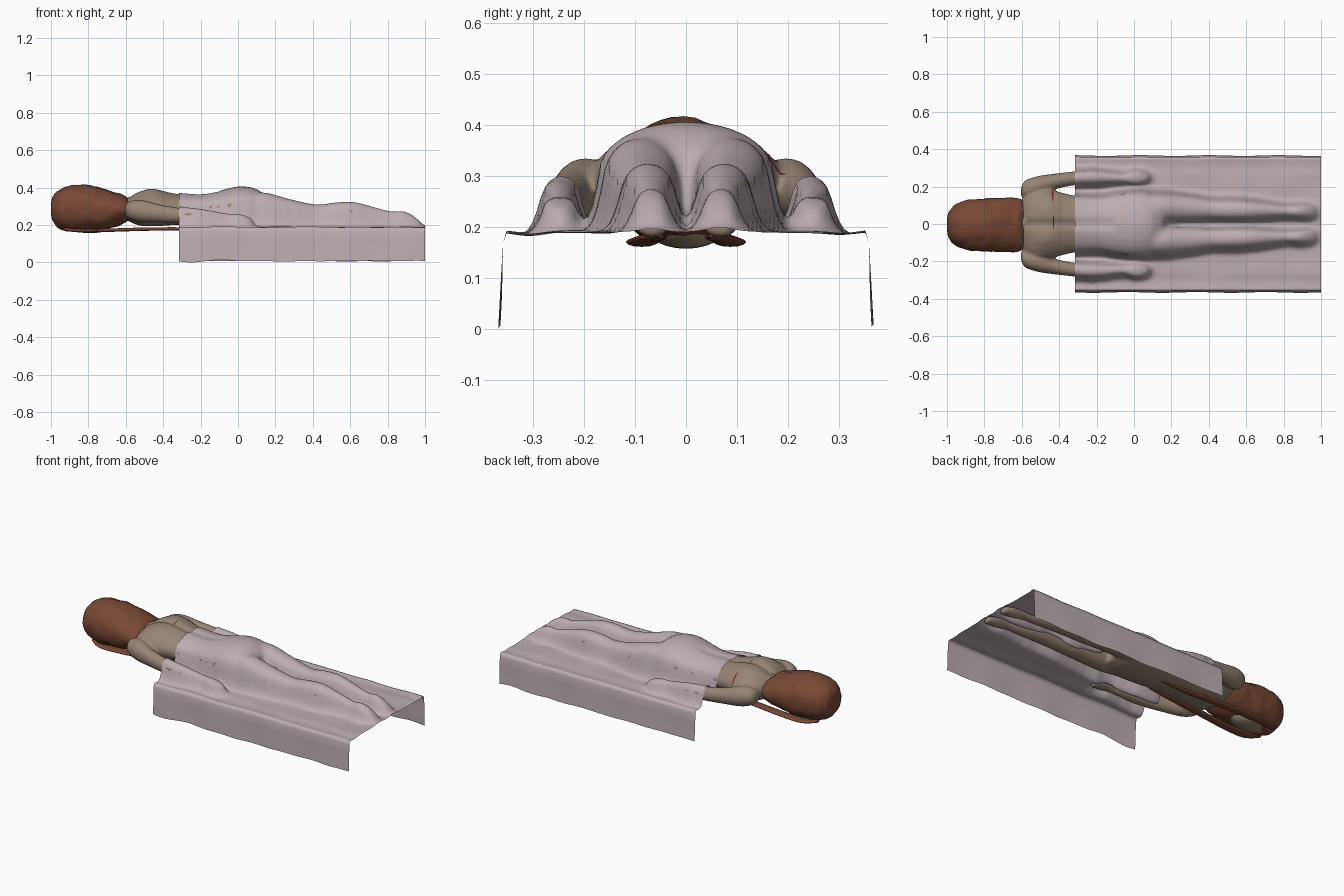
import bpy, bmesh, math
from mathutils import Vector, noise
from mathutils.bvhtree import BVHTree

if "Cube" in bpy.data.objects:
    bpy.data.objects.remove(bpy.data.objects["Cube"])


def material(name, rgb):
    m = bpy.data.materials.new(name)
    m.diffuse_color = (*rgb, 1)
    m.use_nodes = True
    m.node_tree.nodes["Principled BSDF"].inputs["Base Color"].default_value = m.diffuse_color
    return m


SKIN = material("skin", (0.31, 0.235, 0.175))
HAIR = material("hair_brown", (0.19, 0.065, 0.035))
CLOTH = material("cloth", (0.50, 0.42, 0.44))
RED = material("scar_red", (0.22, 0.02, 0.02))
DARK = material("stitch_dark", (0.03, 0.02, 0.02))


def make(name, bm, mat):
    bmesh.ops.recalc_face_normals(bm, faces=bm.faces)
    me = bpy.data.meshes.new(name)
    bm.to_mesh(me)
    bm.free()
    me.materials.append(mat)
    ob = bpy.data.objects.new(name, me)
    bpy.context.collection.objects.link(ob)
    for p in me.polygons:
        p.use_smooth = True
    return ob


def spline(pts, steps=5):
    # Catmull-Rom through tuples of any length
    p = [Vector(q) for q in pts]
    out = []
    for i in range(len(p) - 1):
        a, b, c, d = p[max(i - 1, 0)], p[i], p[i + 1], p[min(i + 2, len(p) - 1)]
        for k in range(steps):
            t = k / steps
            out.append(0.5 * (2 * b + (c - a) * t + (2 * a - 5 * b + 4 * c - d) * t * t
                              + (3 * b - a - 3 * c + d) * t ** 3))
    return out + [p[-1]]


def loft(bm, sections, n=24, side=1):
    # sections: x, y, z centre, half width, half height
    rings = []
    for x, y, z, w, h in spline(sections):
        rings.append([bm.verts.new((x, side * y + w * math.cos(2 * math.pi * i / n),
                                    z + h * math.sin(2 * math.pi * i / n))) for i in range(n)])
    for a, b in zip(rings, rings[1:]):
        for i in range(n):
            bm.faces.new((a[i], a[(i + 1) % n], b[(i + 1) % n], b[i]))
    bm.faces.new(rings[0])
    bm.faces.new(rings[-1])


# Body lying face down: torso, neck, arms and legs fused by remesh
bm = bmesh.new()
loft(bm, [(-.605, 0, .28, .11, .04), (-.58, 0, .285, .165, .065), (-.53, 0, .288, .19, .09),
          (-.45, 0, .293, .185, .1), (-.33, 0, .285, .155, .085), (-.2, 0, .28, .145, .08),
          (-.1, 0, .287, .16, .088), (0, 0, .298, .172, .1), (.09, 0, .293, .165, .095),
          (.16, 0, .28, .12, .06)])
loft(bm, [(-.8, 0, .28, .06, .06), (-.65, 0, .28, .06, .06), (-.52, 0, .29, .09, .07)])
for s in (-1, 1):
    loft(bm, [(-.605, .17, .28, .02, .02), (-.585, .185, .28, .045, .045), (-.52, .2, .275, .055, .06),
              (-.42, .228, .262, .042, .048), (-.3, .246, .25, .037, .04), (-.2, .25, .243, .036, .036),
              (-.06, .245, .23, .024, .024), (-.02, .247, .23, .032, .022), (.03, .25, .225, .036, .02),
              (.08, .248, .21, .02, .012)], 16, s)
    loft(bm, [(.02, .085, .29, .07, .075), (.15, .088, .285, .075, .08), (.28, .085, .268, .066, .062),
              (.42, .078, .252, .052, .05), (.52, .076, .258, .053, .055), (.62, .074, .258, .051, .057),
              (.74, .071, .24, .038, .045), (.82, .069, .229, .031, .036), (.88, .068, .225, .036, .042),
              (.93, .067, .212, .037, .034), (.975, .066, .196, .03, .014)], 18, s)
body = make("body", bm, SKIN)
mod = body.modifiers.new("fuse", "REMESH")
mod.mode, mod.voxel_size = "VOXEL", 0.008
mod = body.modifiers.new("soften", "SMOOTH")
mod.iterations = 6
me = bpy.data.meshes.new_from_object(body.evaluated_get(bpy.context.evaluated_depsgraph_get()))
body.modifiers.clear()
body.data = me
# Spine furrow and shoulder blades
for v in me.vertices:
    x, y, z = v.co
    if z > .3 and -.58 < x < -.1:
        v.co.z += (-.012 * math.exp(-(y / .022) ** 2)
                   + .009 * math.exp(-((abs(y) - .085) / .045) ** 2 - ((x + .47) / .06) ** 2))
for p in me.polygons:
    p.use_smooth = True
if not me.materials:
    me.materials.append(SKIN)
tree = BVHTree.FromPolygons([v.co for v in me.vertices], [p.vertices[:] for p in me.polygons])


def height(x, y, default):
    hit = tree.ray_cast(Vector((x, y, 2)), Vector((0, 0, -1)))[0]
    return max(default, hit.z) if hit else default


# Marks on the back
def mark(name, x, y0, y1, w, mat):
    bm = bmesh.new()
    rows = []
    for i in range(9):
        t = i / 8
        y, ww = y0 + (y1 - y0) * t, w * (.3 + math.sin(math.pi * t))
        rows.append([bm.verts.new((x + d * ww, y, height(x + d * ww, y, .2) + .002)) for d in (-1, 1)])
    for a, b in zip(rows, rows[1:]):
        bm.faces.new((a[0], a[1], b[1], b[0]))
    return make(name, bm, mat)


mark("shoulder_scar", -.435, .12, .195, .004, RED)
mark("back_stitch", -.43, -.03, .05, .002, DARK)

# Sheet: draped over the body by ray casting, then relaxed
NX, NY, X0, YE = 130, 84, -.315, .352
xs = [X0 + (1 - X0) * i / NX for i in range(NX + 1)]
ys = [-YE + 2 * YE * j / NY for j in range(NY + 1)]
base = [[.19 + .006 * noise.noise((x * 5, y * 7, 0)) - .006 * math.exp(-((abs(y) - .31) / .03) ** 2)
         for y in ys] for x in xs]
floor = [[max(base[i][j], height(x, y, 0) + .008) for j, y in enumerate(ys)] for i, x in enumerate(xs)]
cur = [r[:] for r in floor]
for _ in range(9):
    cur = [[max(floor[i][j], .25 * (cur[max(i - 1, 0)][j] + cur[min(i + 1, NX)][j]
            + cur[i][max(j - 1, 0)] + cur[i][min(j + 1, NY)])) for j in range(NY + 1)] for i in range(NX + 1)]
bm = bmesh.new()
rows = []
for i, x in enumerate(xs):
    hang = []
    for s in (-1, 1):
        low = .012 + .011 * noise.noise((x * 6, s * 3, 4))
        wave = .002 * math.sin(x * 17 + s)
        hang.append([(x, s * .359, .168), (x, s * (.361 + wave * .5), .12),
                     (x, s * (.363 + wave), .065), (x, s * (.366 + wave), low)])
    line = hang[0][::-1] + [(x, y, cur[i][j]) for j, y in enumerate(ys)] + hang[1]
    rows.append([bm.verts.new(c) for c in line])
for a, b in zip(rows, rows[1:]):
    for j in range(len(a) - 1):
        bm.faces.new((a[j], b[j], b[j + 1], a[j + 1]))
lowest = min(v.co.z for v in bm.verts)
for v in bm.verts:
    if v.co.z < .05:
        v.co.z -= lowest
make("sheet", bm, CLOTH)

# Hair volume around the head, flattened below
bm = bmesh.new()
loft(bm, [(-1, -.005, .285, .03, .03), (-.99, -.005, .285, .07, .065), (-.96, -.005, .285, .105, .102),
          (-.9, -.005, .287, .132, .123), (-.83, -.005, .287, .141, .126), (-.75, -.005, .285, .145, .118),
          (-.67, -.005, .283, .146, .096), (-.61, -.005, .285, .138, .075), (-.585, -.005, .285, .12, .055)], 40)
for v in bm.verts:
    v.co.z = max(v.co.z, .168)
    k = .007 * noise.noise(v.co * 16) + .004 * noise.noise(v.co * 35)
    d = Vector((0, v.co.y, v.co.z - .285))
    if d.length > .04:
        v.co += d.normalized() * k
make("hair", bm, HAIR)

# Face showing beneath the hair
bm = bmesh.new()
loft(bm, [(-.93, 0, .2, .01, .005), (-.9, 0, .2, .055, .03), (-.82, 0, .2, .08, .042),
          (-.74, 0, .2, .065, .04), (-.69, 0, .205, .03, .025), (-.68, 0, .21, .01, .005)])
make("face", bm, SKIN)

# Long locks running under the chest
for s, side in ((-1, "right"), (1, "left")):
    bm = bmesh.new()
    loft(bm, [(-.93, .06, .178, .015, .008), (-.85, .085, .17, .03, .009), (-.7, .085, .172, .028, .009),
              (-.5, .07, .178, .025, .009), (-.3, .055, .18, .018, .008), (-.15, .05, .182, .004, .003)], 12, s)
    make("hair_lock_" + side, bm, HAIR)
